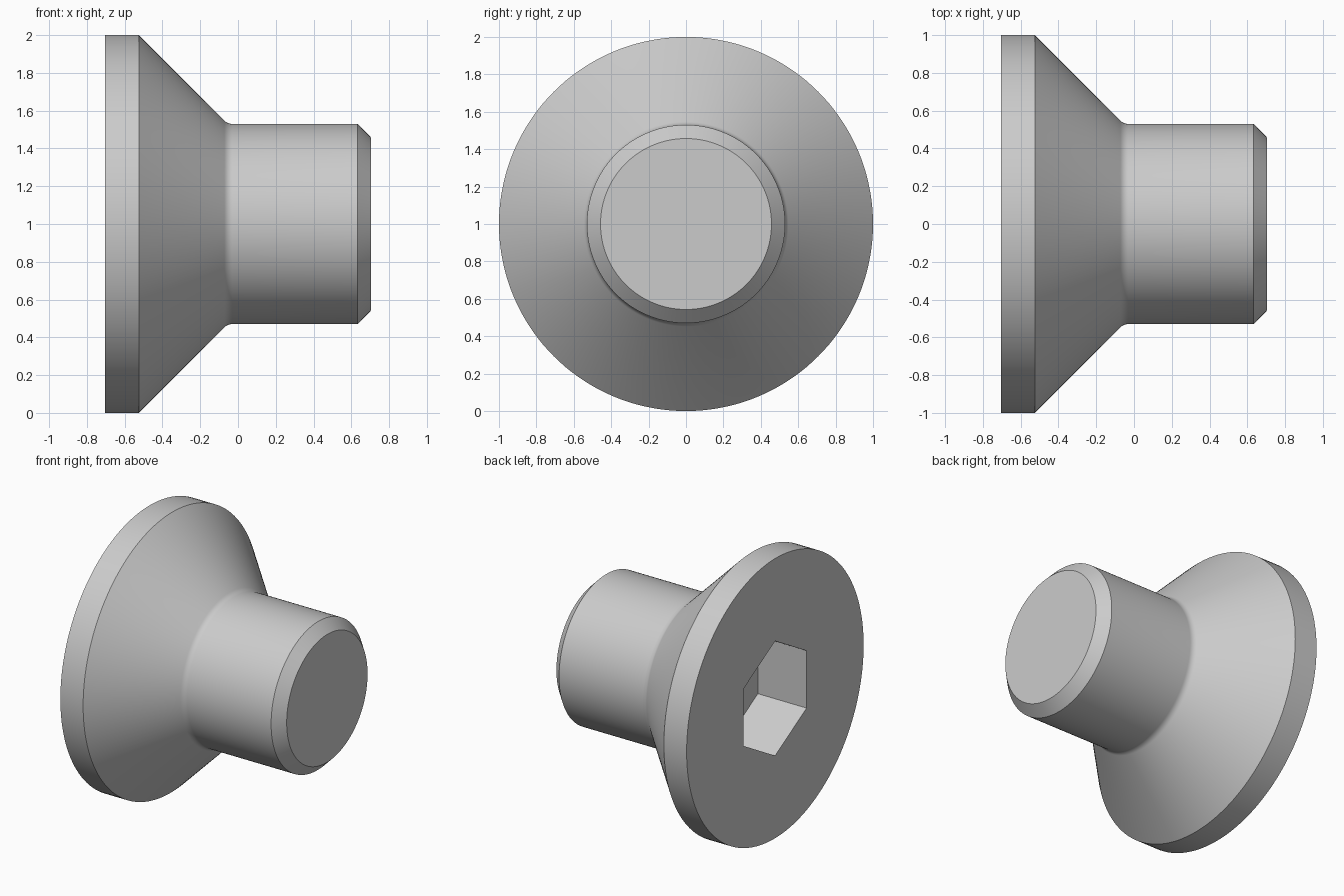
import bpy, bmesh, math

if "Cube" in bpy.data.objects:
    bpy.data.objects.remove(bpy.data.objects["Cube"])

SEG = 144          # divisible by 6 so hex corners land on ring vertices
R_SHAFT = 0.53
X0, X1 = -0.705, 0.705


def circle(r):
    return lambda a: r


def hexagon(r):
    # polar radius of a hexagon with corners at top and bottom
    return lambda a: r * math.cos(math.pi / 6) / math.cos(a % (math.pi / 3) - math.pi / 6)


# Small fillet between the 45 degree cone and the shaft
x_join = -0.525 + (1 - R_SHAFT)
rho = 0.06
cx, cr = x_join + rho * math.tan(math.pi / 8), R_SHAFT + rho
fillet = []
for i in range(7):
    t = math.radians(45 * (1 - i / 6))
    fillet.append((cx - rho * math.sin(t), circle(cr - rho * math.cos(t))))

# Rings from socket floor, over the head and cone, to the chamfered tip
rings = [(X0 + 0.385, hexagon(0.41)), (X0, hexagon(0.41)),
         (X0, circle(1.0)), (-0.525, circle(1.0))]
rings += fillet
rings += [(0.633, circle(R_SHAFT)), (X1, circle(0.457))]

bm = bmesh.new()
loops = []
for x, radius in rings:
    loop = []
    for i in range(SEG):
        k = i % (SEG // 6)
        a = 2 * math.pi * i / SEG
        r = radius(2 * math.pi * k / SEG)
        loop.append(bm.verts.new((x, r * math.sin(a), 1 + r * math.cos(a))))
    loops.append(loop)

for p, q in zip(loops, loops[1:]):
    for i in range(SEG):
        j = (i + 1) % SEG
        bm.faces.new((p[i], p[j], q[j], q[i]))

# Socket floor and shaft tip
bm.faces.new(loops[0])
bm.faces.new(loops[-1])
bmesh.ops.recalc_face_normals(bm, faces=bm.faces)

mesh = bpy.data.meshes.new("countersunk_screw")
bm.to_mesh(mesh)
bm.free()
screw = bpy.data.objects.new("countersunk_screw", mesh)
bpy.context.collection.objects.link(screw)
bpy.context.view_layer.objects.active = screw
screw.select_set(True)
bpy.ops.object.shade_smooth_by_angle(angle=math.radians(25))
